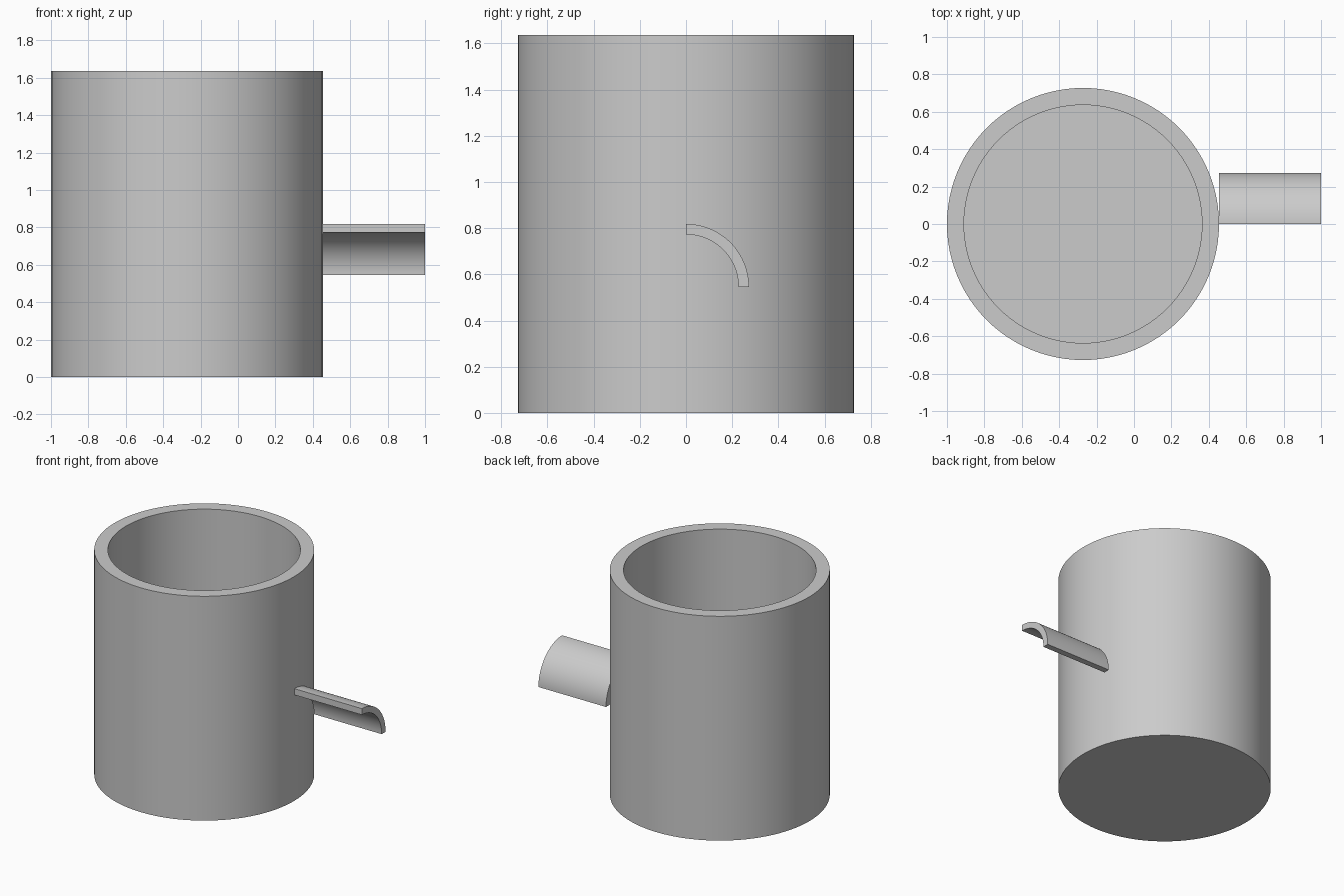
import bpy, bmesh
from math import radians
from mathutils import Vector

if "Cube" in bpy.data.objects:
    bpy.data.objects.remove(bpy.data.objects["Cube"])

UNIT = 1 / 11                    # longest side is 22 units
CUP_X = -3 * UNIT                # cup axis
RADIUS, HEIGHT, WALL = 8 * UNIT, 18 * UNIT, UNIT

grey = bpy.data.materials.new("light_grey")
grey.use_nodes = True
colour = (0.6, 0.6, 0.6, 1)
grey.diffuse_color = colour
grey.node_tree.nodes["Principled BSDF"].inputs["Base Color"].default_value = colour


def spun(name, points, closed, centre, axis, angle, steps):
    """Sweep a profile of points around an axis into a solid."""
    bm = bmesh.new()
    verts = [bm.verts.new(p) for p in points]
    for a, b in zip(verts, verts[1:]):
        bm.edges.new((a, b))
    if closed:
        bm.edges.new((verts[-1], verts[0]))
    bmesh.ops.spin(bm, geom=bm.verts[:] + bm.edges[:], cent=centre, axis=axis,
                   angle=radians(angle), steps=steps)
    bmesh.ops.remove_doubles(bm, verts=bm.verts[:], dist=1e-4)
    bmesh.ops.holes_fill(bm, edges=[e for e in bm.edges if e.is_boundary])
    bmesh.ops.recalc_face_normals(bm, faces=bm.faces[:])
    mesh = bpy.data.meshes.new(name)
    bm.to_mesh(mesh)
    bm.free()
    mesh.materials.append(grey)
    obj = bpy.data.objects.new(name, mesh)
    bpy.context.collection.objects.link(obj)
    bpy.ops.object.select_all(action='DESELECT')
    obj.select_set(True)
    bpy.context.view_layer.objects.active = obj
    bpy.ops.object.shade_smooth_by_angle(angle=radians(30))
    return obj


# Hollow cup with a floor as thick as its wall
inner = RADIUS - WALL
section = [(0, 0), (RADIUS, 0), (RADIUS, HEIGHT), (inner, HEIGHT), (inner, WALL), (0, WALL)]
spun("cup_body", [(CUP_X + r, 0, z) for r, z in section], False,
     Vector((CUP_X, 0, 0)), Vector((0, 0, 1)), 360, 96)

# Quarter-round handle curving down towards the back
base_z = 6 * UNIT
x0, x1 = CUP_X + RADIUS, 1.0
low, high = base_z + 2.5 * UNIT, base_z + 3 * UNIT
spun("handle", [(x0, 0, low), (x1, 0, low), (x1, 0, high), (x0, 0, high)], True,
     Vector((0, 0, base_z)), Vector((1, 0, 0)), -90, 24)
